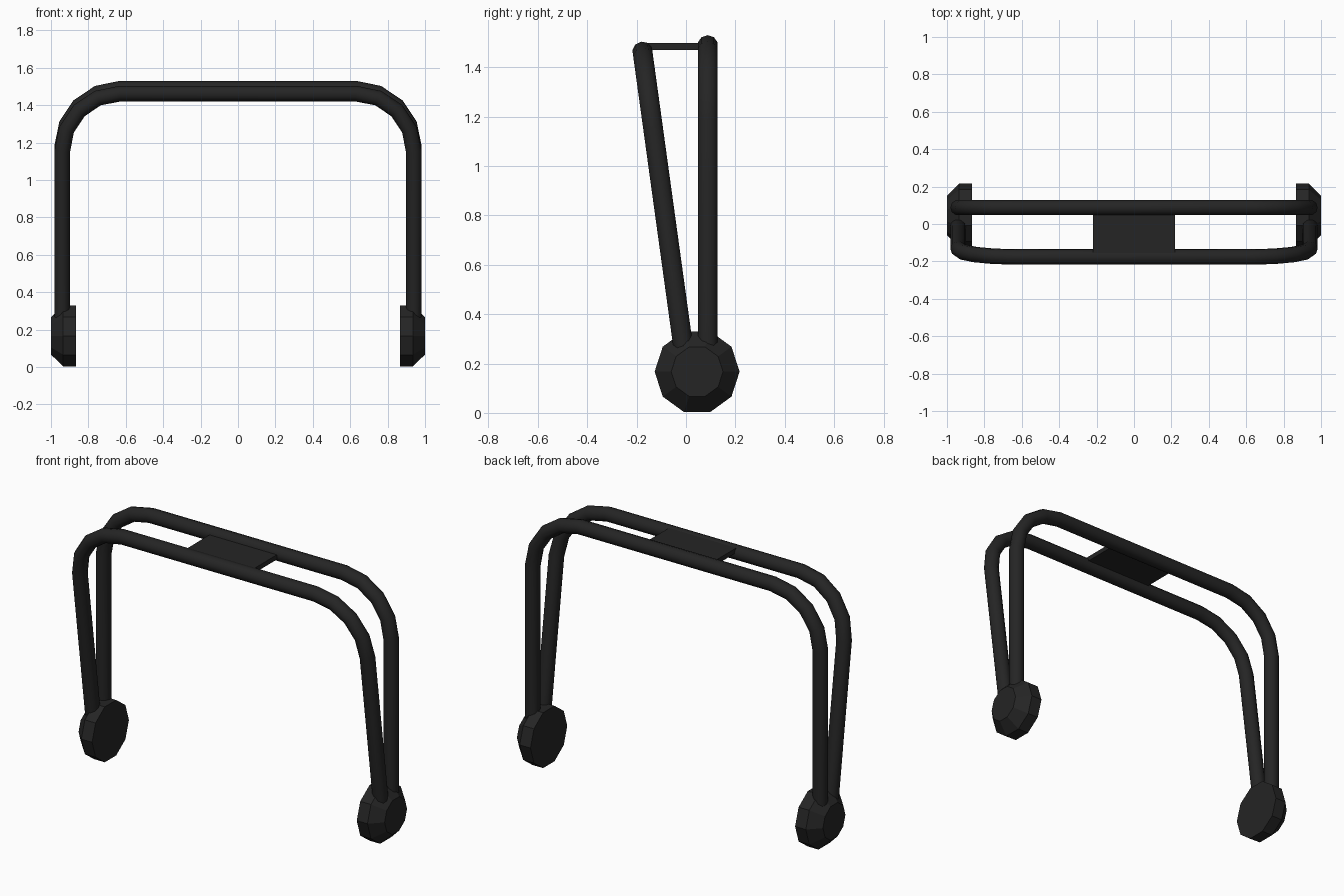
import bpy, bmesh
from math import pi, sin, cos
from mathutils import Matrix, Vector

if "Cube" in bpy.data.objects:
    bpy.data.objects.remove(bpy.data.objects["Cube"], do_unlink=True)

black = bpy.data.materials.new("black_metal")
black.use_nodes = True
colour = (0.018, 0.018, 0.018, 1)
black.diffuse_color = colour
black.node_tree.nodes["Principled BSDF"].inputs["Base Color"].default_value = colour


def add(name, data):
    data.materials.append(black)
    obj = bpy.data.objects.new(name, data)
    bpy.context.scene.collection.objects.link(obj)
    return obj


def smooth(obj):
    bpy.ops.object.select_all(action="DESELECT")
    obj.select_set(True)
    bpy.context.view_layer.objects.active = obj
    bpy.ops.object.shade_smooth_by_angle(angle=pi / 4)


# Tubular hoop: two legs joined over the top with rounded corners
def hoop(name, foot_y, top_y, foot_z, top_z, bend=0.31, half=0.94, radius=0.042, sides=10, steps=4):
    side = [(half, foot_z)]
    for i in range(steps + 1):
        a = i / steps * pi / 2
        side.append((half - bend + bend * cos(a), top_z - bend + bend * sin(a)))
    outline = side + [(-x, z) for x, z in reversed(side)]
    path = [Vector((x, foot_y + (top_y - foot_y) * (z - foot_z) / (top_z - foot_z), z))
            for x, z in outline]
    normal = (path[1] - path[0]).cross(path[-1] - path[0]).normalized()
    bm = bmesh.new()
    rings = []
    for i, p in enumerate(path):
        before = (p - path[i - 1]).normalized() if i else None
        after = (path[i + 1] - p).normalized() if i < len(path) - 1 else None
        tangent = ((before or after) + (after or before)).normalized()
        across = normal.cross(tangent)
        rings.append([bm.verts.new(p + radius * (cos(a) * across + sin(a) * normal))
                      for a in (2 * pi * k / sides for k in range(sides))])
    for r, s in zip(rings, rings[1:]):
        for k in range(sides):
            n = (k + 1) % sides
            bm.faces.new((r[k], r[n], s[n], s[k]))
    bm.faces.new(rings[0])
    bm.faces.new(rings[-1])
    bmesh.ops.recalc_face_normals(bm, faces=bm.faces)
    mesh = bpy.data.meshes.new(name)
    bm.to_mesh(mesh)
    bm.free()
    smooth(add(name, mesh))


hoop("rear_hoop", 0.088, 0.088, 0.2, 1.488)
hoop("front_hoop", -0.002, -0.176, 0.2, 1.462)


# Pivot hub: faceted disc with a bevelled outer side
def hub(name, side, sides=10):
    bm = bmesh.new()
    rings = []
    for x, r in ((0.865, 0.172), (0.935, 0.172), (1.0, 0.105)):
        rings.append([bm.verts.new((side * x, 0.045 + r * cos(a), 0.167 + r * sin(a)))
                      for a in (2 * pi * k / sides for k in range(sides))])
    for r, s in zip(rings, rings[1:]):
        for k in range(sides):
            n = (k + 1) % sides
            bm.faces.new((r[k], r[n], s[n], s[k]))
    bm.faces.new(rings[0])
    bm.faces.new(rings[-1])
    bmesh.ops.recalc_face_normals(bm, faces=bm.faces)
    mesh = bpy.data.meshes.new(name)
    bm.to_mesh(mesh)
    bm.free()
    add(name, mesh)


hub("left_hub", 1)
hub("right_hub", -1)

# Flat plate bridging the two hoops
bm = bmesh.new()
bmesh.ops.create_cube(bm, size=1, matrix=Matrix.Translation((0, -0.044, 1.484))
                      @ Matrix.Diagonal((0.44, 0.26, 0.028, 1)))
plate = bpy.data.meshes.new("bridge_plate")
bm.to_mesh(plate)
bm.free()
add("bridge_plate", plate)
